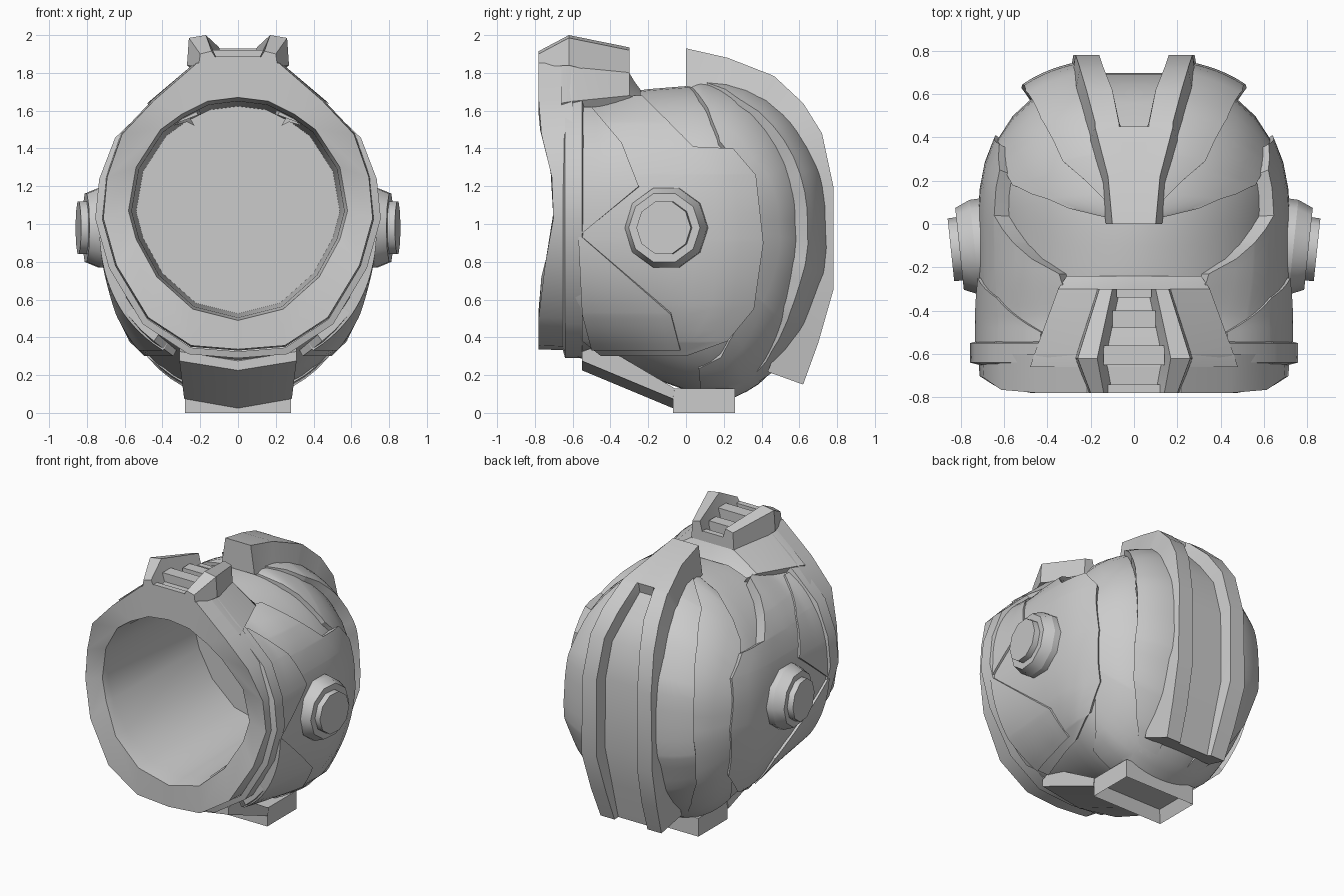
import bpy, bmesh, math
from mathutils import Vector, Matrix

if "Cube" in bpy.data.objects:
    bpy.data.objects.remove(bpy.data.objects["Cube"])

grey = bpy.data.materials.new("helmet grey")
grey.use_nodes = True
COLOUR = (0.6, 0.6, 0.6, 1)
grey.diffuse_color = COLOUR
grey.node_tree.nodes["Principled BSDF"].inputs["Base Color"].default_value = COLOUR

HALF = 0.68
# skull profile: angle over the head, radius, squareness (below 0 and above 180 run forward)
PROFILE = [(-60, .68, 2.2), (-45, .67, 2), (-25, .71, 1.9), (0, .73, 1.9), (30, .74, 2.05),
           (60, .69, 2.35), (90, .66, 2.5), (120, .72, 2.5), (150, .90, 2.2), (165, .95, 2.2),
           (180, .88, 2.2), (205, .79, 2.2), (240, .70, 2.2)]


def look(table, k):
    """Linear lookup in rows that start with their key."""
    k = max(table[0][0], min(table[-1][0], k))
    for a, b in zip(table, table[1:]):
        if k <= b[0]:
            f = (k - a[0]) / (b[0] - a[0])
            return [p + (q - p) * f for p, q in zip(a[1:], b[1:])]


def skin(x, t, d):
    """Point on the skull at side distance x and angle t, raised by d."""
    radius, power = look(PROFILE, t)
    s = max(0, 1 - min(x / (HALF + d), 1) ** power) ** (1 / power)
    r = s * (radius + d)
    if t < 0:
        return (x, t / 100, 1 + r)
    if t > 180:
        return (x, (180 - t) / 100, 1 - r)
    return (x, r * math.sin(math.radians(t)), 1 + r * math.cos(math.radians(t)))


def flank(y, z, d):
    """Point on the fuller side armour at (y, z)."""
    if y < 0:
        t, r = (y * 100 if z > 1 else 180 - y * 100), abs(z - 1)
    else:
        t, r = math.degrees(math.atan2(y, z - 1)), math.hypot(y, z - 1)
    radius, power = look(PROFILE, t)
    if t < 90:
        power = 2.35 + .15 * max(0, t) / 90
    q = min(r / (radius + d), .97)
    return ((HALF + d) * (1 - q ** power) ** (1 / power), y, z)


def grid(bm, rows, closed=False):
    vs = [[bm.verts.new(p) for p in r] for r in rows]
    for a, b in zip(vs, vs[1:]):
        n = len(a)
        for i in range(n if closed else n - 1):
            j = (i + 1) % n
            bm.faces.new((a[i], a[j], b[j], b[i]))
    return vs


def finish(name, bm, mirror=True, angle=30):
    bmesh.ops.remove_doubles(bm, verts=bm.verts, dist=.0005)
    if mirror:
        dup = bmesh.ops.duplicate(bm, geom=bm.verts[:] + bm.edges[:] + bm.faces[:])["geom"]
        bmesh.ops.scale(bm, vec=(-1, 1, 1), verts=[g for g in dup if isinstance(g, bmesh.types.BMVert)])
        bmesh.ops.remove_doubles(bm, verts=bm.verts, dist=.0005)
    bmesh.ops.recalc_face_normals(bm, faces=bm.faces)
    me = bpy.data.meshes.new(name)
    bm.to_mesh(me)
    bm.free()
    ob = bpy.data.objects.new(name, me)
    me.materials.append(grey)
    bpy.context.collection.objects.link(ob)
    bpy.ops.object.select_all(action="DESELECT")
    ob.select_set(True)
    bpy.context.view_layer.objects.active = ob
    bpy.ops.object.shade_smooth_by_angle(angle=math.radians(angle))


def panel(name, table, place, rows=18, cols=8):
    """Raised armour panel: rows are (key, from, to, height); its edges drop to the skull."""
    bm = bmesh.new()
    lo, hi = table[0][0], table[-1][0]
    keys = sorted({lo + (hi - lo) * i / rows for i in range(rows + 1)} | {r[0] for r in table})
    pts = []
    for k in keys:
        a, b, d = look(table, k)
        pts.append([place(a + (b - a) * c / cols, k, d) for c in range(cols + 1)])
    grid(bm, pts)
    bmesh.ops.remove_doubles(bm, verts=bm.verts, dist=.0005)
    edges = [e for e in bm.edges if e.is_boundary and any(v.co.x > .001 for v in e.verts)]
    for g in bmesh.ops.extrude_edge_only(bm, edges=edges)["geom"]:
        if isinstance(g, bmesh.types.BMVert):
            inward = Vector((0, min(g.co.y, 0), 1)) - g.co
            g.co += inward.normalized() * .11
    finish(name, bm)


def block(x, y0, y1, z0, z1):
    bm = bmesh.new()
    bmesh.ops.create_cube(bm, size=1, matrix=Matrix.Translation((0, (y0 + y1) / 2, (z0 + z1) / 2))
                          @ Matrix.Diagonal((2 * x, y1 - y0, z1 - z0, 1)))
    return bm


# skull
bm = bmesh.new()
angles = list(range(-60, 0, 10)) + list(range(0, 181, 10)) + list(range(190, 241, 10))
grid(bm, [[skin(HALF * math.sin(i * math.pi / 24), t, 0) for i in range(13)] for t in angles])
finish("skull", bm)

# rear dome and the raised bands beside the crest
panel("rear_dome", [(1, 0, .06, .02), (6, 0, .3, .03), (14, 0, .47, .03), (22, 0, .56, .03),
                    (45, 0, .63, .025), (90, 0, .64, .025), (135, 0, .64, .025),
                    (160, 0, .52, .01), (175, 0, .4, .005)], skin)
panel("rear_band", [(8, .05, .13, .04), (24, .1, .33, .06), (45, .16, .43, .085), (70, .17, .5, .1),
                    (110, .17, .52, .1), (130, .17, .47, .07), (146, .15, .36, .03),
                    (158, .12, .24, .01)], skin)

# side, temple and jaw panels
panel("side_panel", [(.3, -.45, .0, .035), (.38, -.55, .22, .04),
                     (.55, -.55, .36, .04), (.9, -.55, .41, .04), (1.26, -.55, .37, .04),
                     (1.4, -.55, .25, .04), (1.41, -.55, .04, .04), (1.53, -.55, -.08, .035),
                     (1.68, -.55, -.23, .03)], flank, rows=20)
panel("temple_panel", [(.95, -.57, -.55, .055), (1.2, -.57, -.25, .055),
                       (1.43, -.57, -.34, .05), (1.62, -.57, -.5, .045)], flank)
panel("jaw_panel", [(.33, -.5, -.03, .045), (.52, -.55, -.08, .055), (.93, -.57, -.55, .055)], flank)

# crest with a sunken channel: y, z, inner and outer half width, channel depth
bm = bmesh.new()
sections = []
for y, z, xi, xo, dep in [(0, 1.93, .05, .10, 0), (.22, 1.88, .05, .12, 0), (.45, 1.79, .06, .18, 0),
                          (.47, 1.78, .06, .18, .07), (.62, 1.64, .09, .22, .09),
                          (.72, 1.48, .13, .25, .09), (.78, 1.2, .15, .27, .09),
                          (.78, .65, .15, .28, .09), (.7, .37, .13, .26, .07), (.62, .15, .12, .24, .03)]:
    inward = Vector((0, -y, 1 - z)).normalized() if z > .2 else Vector((0, -.94, .34))
    sections.append([Vector((x, y, z)) + inward * o for x, o in
                     ((0, dep), (xi, dep), (xi + .01, 0), (xo, 0), (xo + .03, .2), (0, .2))])
vs = grid(bm, sections)
bm.faces.new(vs[0])
bm.faces.new(vs[-1])
finish("crest", bm)

# face ring with its hollow
OUTER = [(0, .33), (.25, .35), (.48, .5), (.65, .78), (.72, 1.03), (.7, 1.25), (.62, 1.48),
         (.45, 1.66), (.22, 1.86), (0, 1.86)]
INNER = [(0, .49), (.24, .55), (.43, .72), (.54, .92), (.58, 1.07), (.54, 1.3), (.41, 1.5),
         (.3, 1.58), (.16, 1.65), (0, 1.67)]


def ring(outline, y, s=1.0, curve=0.0):
    """Outline placed at y, scaled, and dished back around eye height."""
    return [(x * s, y + curve * max(0, 1 - ((z - 1.1) / .42) ** 2), 1 + (z - 1) * s) for x, z in outline]


bm = bmesh.new()
vs = grid(bm, [ring(OUTER, -.6), ring(OUTER, -.78, .99, .08), ring(INNER, -.78, 1, .08),
               ring(INNER, -.66, .97), ring(INNER, .28, .93)])
bm.faces.new(vs[-1])
finish("face_ring", bm)

# collar behind the face ring
COLLAR = [(x * 1.05, 1 + (z - 1) * (1.06 if z < 1 else .95)) for x, z in OUTER]
bm = bmesh.new()
grid(bm, [ring(COLLAR, -.65, .95), ring(COLLAR, -.64), ring(COLLAR, -.55), ring(COLLAR, -.53, .9)])
finish("collar", bm)

# brow roof
bm = bmesh.new()
grid(bm, [[(0, y, z), (x, y, z), (x2, y, z2), (x2 - .08, y, z2 - .14)] for y, x, z, x2, z2 in
          [(-.66, .22, 1.86, .48, 1.64), (-.6, .22, 1.86, .46, 1.65), (-.3, .17, 1.8, .35, 1.68),
           (-.27, .17, 1.75, .33, 1.67), (-.24, .17, 1.71, .31, 1.66)]])
finish("brow_roof", bm)

# brow rails and crossbars
bm = bmesh.new()
vs = grid(bm, [[(a, y, lo), (a + .04, y, hi), (b, y, hi - .015), (b + .01, y, lo - .02)]
               for y, a, b, lo, hi in [(-.78, .1, .2, 1.85, 1.915), (-.62, .13, .26, 1.86, 2),
                                       (-.3, .06, .16, 1.78, 1.935)]], closed=True)
bm.faces.new(vs[0])
bm.faces.new(vs[-1])
finish("brow_rail", bm)
for i, (x, y0, y1, z) in enumerate([(.08, -.34, -.3, 1.87), (.1, -.48, -.4, 1.9),
                                    (.14, -.65, -.56, 1.92), (.12, -.78, -.74, 1.89)]):
    finish(f"brow_bar_{i + 1}", block(x, y0, y1, 1.76, z), mirror=False)

# ears: a tapered ten-sided disc with a knob, turned slightly forward
bm = bmesh.new()
for r0, r1, x0, x1 in [(.225, .22, .6, .74), (.22, .19, .74, .81), (.15, .145, .76, .85)]:
    bmesh.ops.create_cone(bm, cap_ends=True, segments=10, radius1=r0, radius2=r1, depth=x1 - x0,
                          matrix=Matrix.Translation((0, -.03, .98)) @ Matrix.Rotation(math.radians(-6), 4, "Z")
                          @ Matrix.Translation(((x0 + x1) / 2, 0, 0)) @ Matrix.Rotation(math.pi / 2, 4, "Y"))
finish("ear", bm, angle=40)

# chin box, hollow underneath
bm = block(.28, -.07, .26, 0, .13)
floor = min(bm.faces, key=lambda f: f.calc_center_median().z)
bmesh.ops.inset_region(bm, faces=[floor], thickness=.05)
bmesh.ops.translate(bm, verts=floor.verts, vec=(0, 0, .08))
finish("chin_box", bm, mirror=False)

# chin tongue, dipping at the middle
bm = bmesh.new()
vs = grid(bm, [[(x, -.55, .325 - dip), (x, -.55, .275 - dip), (x * .92, -.07, .075 - dip),
                (x * .92, -.06, .13), (x, -.45, .36 - dip)] for x, dip in ((0, .05), (.31, 0))], closed=True)
bm.faces.new(vs[-1])
finish("chin_tongue", bm)
